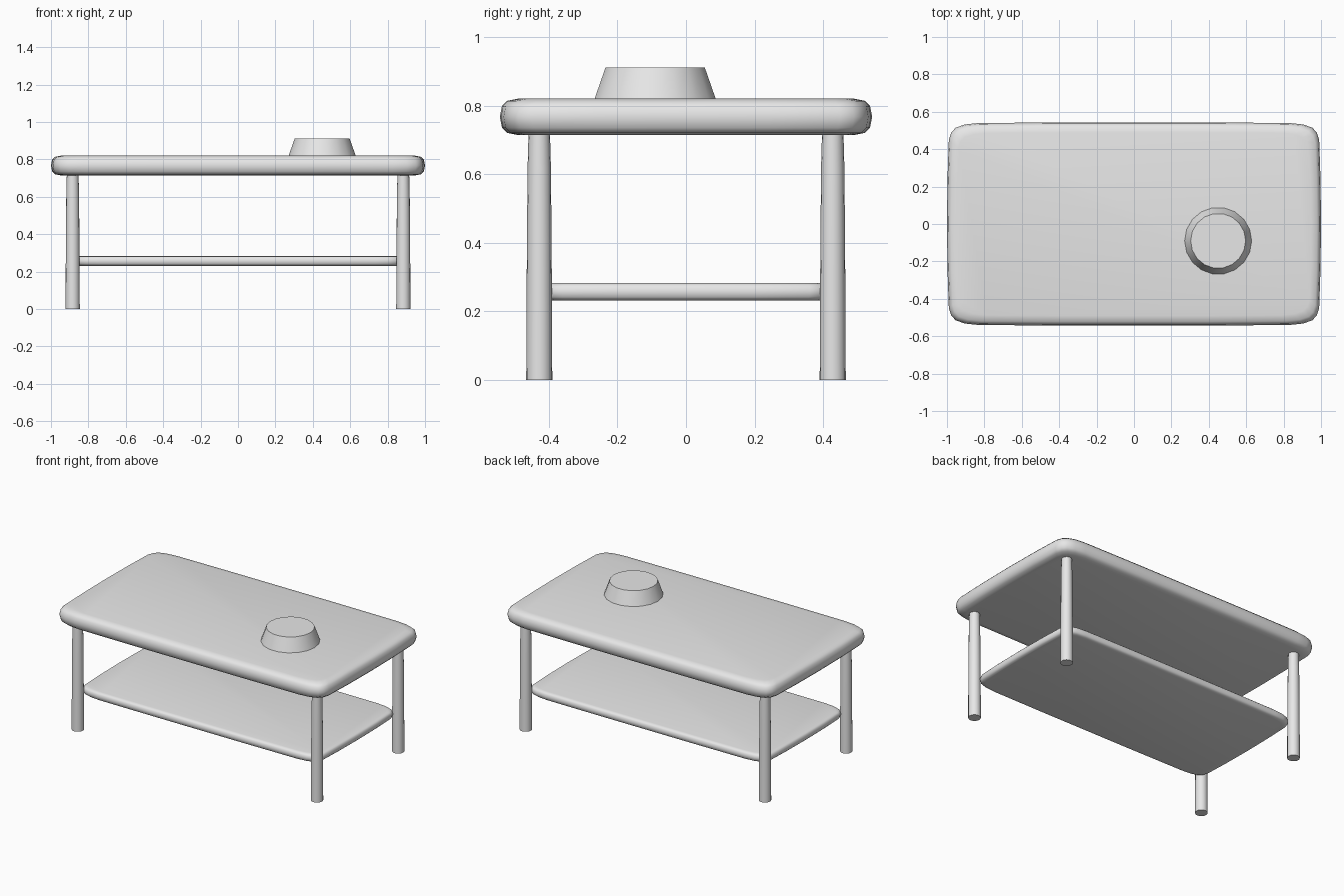
import bpy
import bmesh
import math

cube = bpy.data.objects.get("Cube")
if cube:
    bpy.data.objects.remove(cube, do_unlink=True)

# Single grey finish
GREY = (0.8, 0.8, 0.8, 1.0)
mat = bpy.data.materials.new("light grey")
mat.use_nodes = True
mat.diffuse_color = GREY
mat.node_tree.nodes["Principled BSDF"].inputs["Base Color"].default_value = GREY


def loft(name, rings, location=(0, 0, 0), angle=40):
    """Skin a stack of closed rings, cap both ends and smooth the sides."""
    bm = bmesh.new()
    loops = [[bm.verts.new(p) for p in ring] for ring in rings]
    n = len(loops[0])
    for low, high in zip(loops, loops[1:]):
        for i in range(n):
            j = (i + 1) % n
            bm.faces.new((low[i], low[j], high[j], high[i]))
    bm.faces.new(loops[0][::-1])
    bm.faces.new(loops[-1])
    bmesh.ops.recalc_face_normals(bm, faces=bm.faces)
    mesh = bpy.data.meshes.new(name)
    bm.to_mesh(mesh)
    bm.free()
    mesh.materials.append(mat)
    obj = bpy.data.objects.new(name, mesh)
    obj.location = location
    bpy.context.collection.objects.link(obj)
    bpy.ops.object.select_all(action="DESELECT")
    obj.select_set(True)
    bpy.context.view_layer.objects.active = obj
    bpy.ops.object.shade_smooth_by_angle(angle=math.radians(angle))
    return obj


def circle(radius, z, sides):
    steps = [2 * math.pi * i / sides for i in range(sides)]
    return [(radius * math.cos(a), radius * math.sin(a), z) for a in steps]


# Outline of one corner, from the end's middle to the long side's middle
CORNER = [(1.0, 0.0), (0.997, 0.25), (0.99, 0.45), (0.977, 0.49),
          (0.953, 0.515), (0.905, 0.532), (0.83, 0.54), (0.4, 0.543), (0.0, 0.543)]


def outline(half_x, half_y, z):
    sx, sy = half_x / CORNER[0][0], half_y / CORNER[-1][1]
    q = [(x * sx, y * sy) for x, y in CORNER]
    half = q + [(-x, y) for x, y in q[-2::-1]]
    full = half + [(-x, -y) for x, y in half[1:-1]]
    return [(x, y, z) for x, y in full]


# Softly rounded edge: (inset, height) as fractions of the slab
EDGE = [(0.5, 0.0), (0.2, 0.06), (0.06, 0.2), (0.0, 0.5),
        (0.06, 0.8), (0.2, 0.94), (0.5, 1.0)]


def slab(name, half_x, half_y, bottom, top):
    t = top - bottom
    return loft(name, [outline(half_x - i * t, half_y - i * t, bottom + h * t)
                       for i, h in EDGE])


slab("table_top", 1.0, 0.543, 0.714, 0.82)
slab("lower_shelf", 0.89, 0.437, 0.231, 0.283)

# Four legs, slightly narrower at the top
LEG = [(0.038, 0.0), (0.0375, 0.15), (0.036, 0.4), (0.034, 0.62), (0.031, 0.73)]
for side, sx in (("left", 1), ("right", -1)):
    for end, sy in (("front", -1), ("back", 1)):
        loft(f"{end}_{side}_leg", [circle(r, z, 16) for r, z in LEG],
             (sx * 0.884, sy * 0.428, 0))

# Tapered dish standing on the top
loft("dish", [circle(0.181, 0.815, 18), circle(0.147, 0.911, 18)],
     (0.45, -0.09, 0), angle=30)
